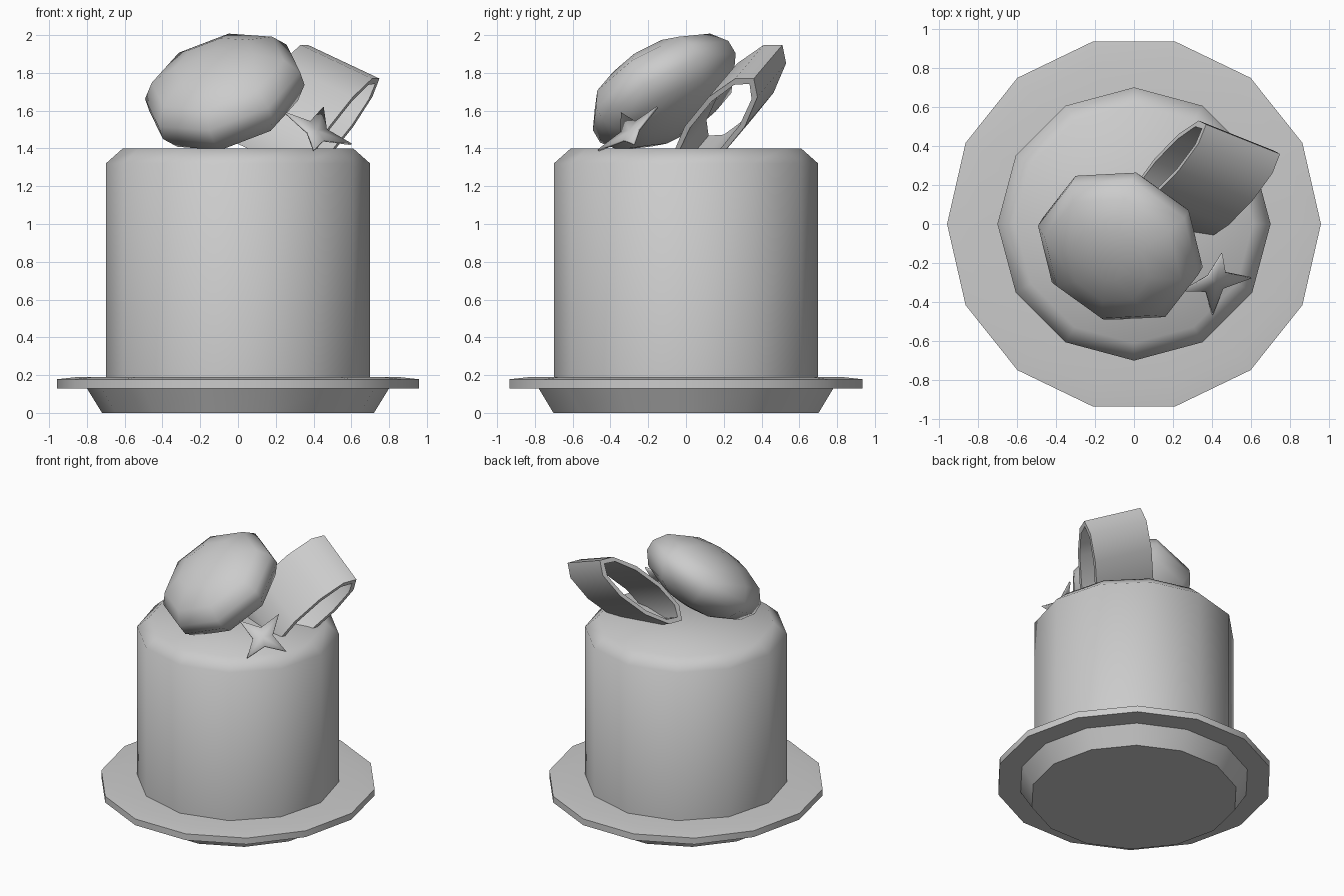
import bpy, math
from mathutils import Matrix, Vector

if "Cube" in bpy.data.objects:
    bpy.data.objects.remove(bpy.data.objects["Cube"])


def frame(center, x_dir, z_dir):
    """Matrix with the given origin, local z along z_dir, local x near x_dir."""
    z = Vector(z_dir).normalized()
    x = Vector(x_dir)
    x = (x - z * x.dot(z)).normalized()
    m = Matrix((x, z.cross(x), z)).transposed().to_4x4()
    m.translation = Vector(center)
    return m


def add(name, verts, faces, matrix=Matrix(), angle=40):
    me = bpy.data.meshes.new(name)
    me.from_pydata(verts, [], faces)
    me.transform(matrix)
    me.update()
    for p in me.polygons:
        p.use_smooth = True
    me.set_sharp_from_angle(angle=math.radians(angle))
    ob = bpy.data.objects.new(name, me)
    bpy.context.collection.objects.link(ob)
    return ob


def lathe(name, profile, n, matrix=Matrix(), sx=1, sy=1, closed=False, angle=40):
    """Revolve (radius, z) points, listed bottom to top on the outside."""
    verts = []
    for r, z in profile:
        for i in range(n):
            a = 2 * math.pi * i / n
            verts.append((r * sx * math.cos(a), r * sy * math.sin(a), z))
    faces = []
    k = len(profile)
    for j in range(k if closed else k - 1):
        a, b = j * n, (j + 1) % k * n
        for i in range(n):
            i2 = (i + 1) % n
            faces.append((a + i, a + i2, b + i2, b + i))
    if not closed:
        faces.append(tuple(reversed(range(n))))
        faces.append(tuple(range((k - 1) * n, k * n)))
    return add(name, verts, faces, matrix, angle)


# Plate with a tapered foot and a flat rim
lathe("plate", [(0.72, 0), (0.80, 0.13), (0.958, 0.13), (0.958, 0.178),
                (0.85, 0.19), (0.5, 0.19)], 14)

# Cake body with chamfered top edge
lathe("cake", [(0.70, 0.18), (0.70, 1.32), (0.61, 1.40)], 12, angle=50)

# Tilted round biscuit leaning on the top
half = [(0.435, 0.04), (0.37, 0.13), (0.22, 0.20), (0.08, 0.225)]
profile = [(r, -z) for r, z in reversed(half)] + half
lathe("biscuit", profile, 8,
      frame((-0.07, -0.115, 1.70), (0.41, -0.125, 0.07), (-0.29, -0.487, 0.825)), angle=60)

# Hollow oval curl, a tilted open tube
length = 0.446
curl = frame((0.357, 0.228, 1.605), (0.527, 0.537, 0.66), (0.85, -0.34, -0.40))
outer_x, outer_y, wall = 0.385, 0.13, 0.028
n = 10
verts = []
for shrink, z in ((0, -1), (0, 1), (wall, 1), (wall, -1)):
    for i in range(n):
        a = 2 * math.pi * i / n
        verts.append(((outer_x - shrink * 1.5) * math.cos(a),
                      (outer_y - shrink) * math.sin(a), z * length / 2))
faces = [(j * n + i, j * n + (i + 1) % n, (j + 1) % 4 * n + (i + 1) % n, (j + 1) % 4 * n + i)
         for j in range(4) for i in range(n)]
add("curl", verts, faces, curl, 60)

# Small four-pointed blossom, thin and slightly cupped
points = [(0, 0, 0)]
for i in range(8):
    a = math.pi * i / 4
    r, z = (0.195, 0.02) if i % 2 == 0 else (0.07, 0.0)
    points.append((r * math.cos(a), r * math.sin(a), z))
faces = [(0, 1 + i, 1 + (i + 1) % 8) for i in range(8)]
blossom = add("blossom", points, faces,
              frame((0.42, -0.30, 1.495), (0.05, 0.315, 0.23), (0.064, -0.084, 0.101)))
solid = blossom.modifiers.new("thickness", 'SOLIDIFY')
solid.thickness = 0.012
